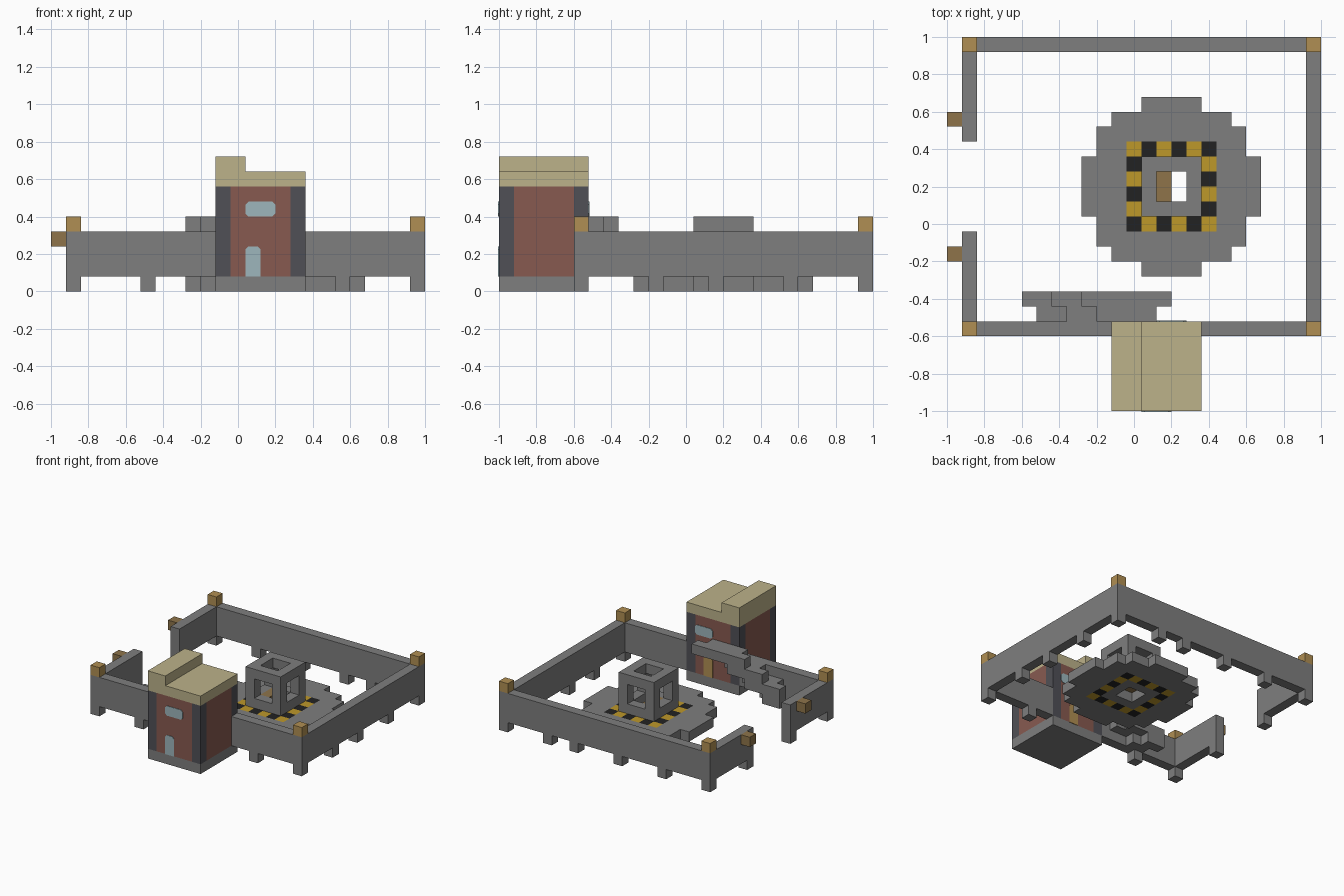
import bpy, bmesh

if "Cube" in bpy.data.objects:
    bpy.data.objects.remove(bpy.data.objects["Cube"], do_unlink=True)

U = 0.08  # one block


def material(name, r, g, b):
    def lin(v):
        v /= 255
        return v / 12.92 if v <= 0.04045 else ((v + 0.055) / 1.055) ** 2.4
    col = (lin(r), lin(g), lin(b), 1)
    m = bpy.data.materials.new(name)
    m.use_nodes = True
    m.diffuse_color = col
    m.node_tree.nodes["Principled BSDF"].inputs["Base Color"].default_value = col
    return m


STONE = material("stone grey", 126, 126, 126)
TAN = material("tan wood", 176, 143, 83)
BROWN = material("brown wood", 142, 116, 74)
SAND = material("sand roof", 188, 178, 138)
BRICK = material("red brick", 135, 90, 80)
DARK = material("dark slate", 80, 80, 86)
GLASS = material("pale glass", 157, 182, 188)
YELLOW = material("hazard yellow", 189, 152, 42)
BLACK = material("hazard black", 34, 34, 34)


def w(i):
    return i * U - 1


def finish(name, bm, *mats):
    bmesh.ops.recalc_face_normals(bm, faces=bm.faces)
    me = bpy.data.meshes.new(name)
    bm.to_mesh(me)
    bm.free()
    ob = bpy.data.objects.new(name, me)
    bpy.context.collection.objects.link(ob)
    for m in mats:
        me.materials.append(m)
    return ob


def blocks(name, mat, *boxes):
    """Boxes in block units: x0, x1, y0, y1, z0, z1."""
    bm = bmesh.new()
    for x0, x1, y0, y1, z0, z1 in boxes:
        vs = bmesh.ops.create_cube(bm, size=1)["verts"]
        for v in vs:
            v.co = (w(x1 if v.co.x > 0 else x0),
                    w(y1 if v.co.y > 0 else y0),
                    (z1 if v.co.z > 0 else z0) * U)
    return finish(name, bm, mat)


def cell(i, j, z0, z1):
    return (i, i + 1, j, j + 1, z0, z1)


# Perimeter walls, open at the gate on one side
blocks("back_wall", STONE, (1, 25, 24, 25, 1, 4))
blocks("left_wall", STONE, (24, 25, 6, 24, 1, 4))
blocks("front_wall", STONE, (1, 11, 5, 6, 1, 4), (17, 25, 5, 6, 1, 4))
blocks("gate_wall", STONE, (1, 2, 6, 12, 1, 4), (1, 2, 18, 24, 1, 4))

# Wall feet and corner caps
corners = [(i, j) for i in (1, 24) for j in (5, 24)]
feet = corners + [(i, 24) for i in (6, 11, 16, 19)] + [(6, 5), (19, 5)]
feet += [(24, j) for j in (10, 14, 19)] + [(1, 11), (1, 18)]
blocks("wall_feet", STONE, *[cell(i, j, 0, 1) for i, j in feet])
blocks("corner_caps", TAN, *[cell(i, j, 4, 5) for i, j in corners])
blocks("gate_brackets", BROWN, *[cell(0, j, 3, 4) for j in (10, 19)])

# Gatehouse tower
blocks("tower_base", STONE, (11, 17, 0, 6, 0, 1))
blocks("tower_brick", BRICK, (12, 16, 0, 6, 1, 7), (11, 17, 1, 5, 1, 7))
blocks("tower_corners", DARK,
       *[cell(i, j, 1, 7) for i in (11, 16) for j in (0, 5)])
blocks("tower_roof", SAND, (11, 17, 0, 6, 7, 8))
blocks("roof_ridge", SAND, (11, 13, 0, 6, 8, 9))


def plate(name, mat, x0, x1, z0, z1, y, out, cut_bottom=True):
    """Thin panel with clipped corners on a tower face."""
    c = 0.2
    pts = [(x0, z1 - c), (x0 + c, z1), (x1 - c, z1), (x1, z1 - c)]
    if cut_bottom:
        pts += [(x1, z0 + c), (x1 - c, z0), (x0 + c, z0), (x0, z0 + c)]
    else:
        pts += [(x1, z0), (x0, z0)]
    bm = bmesh.new()
    f = bm.faces.new([bm.verts.new((w(x), w(y), z * U)) for x, z in pts])
    ext = bmesh.ops.extrude_face_region(bm, geom=[f])["geom"]
    bmesh.ops.translate(bm, vec=(0, out * 0.004, 0),
                        verts=[g for g in ext if isinstance(g, bmesh.types.BMVert)])
    finish(name, bm, mat)


plate("front_window", GLASS, 13, 15, 5, 6, 0, -1)
plate("front_door", GLASS, 13, 14, 1, 3, 0, -1, False)
plate("back_window", GLASS, 14, 16, 5, 6, 6, 1)
plate("back_door", TAN, 14, 15, 1, 3, 6, 1, False)

# Two staggered rows of stairs leading to the raised walkway
for row, (j, s, end) in enumerate([(7, 0, 15), (6, 1, 14)]):
    blocks(f"stair_row_{row + 1}", STONE,
           (5 + s, 7 + s, j, j + 1, 1, 3),
           (7 + s, 9 + s, j, j + 1, 2, 4),
           (9 + s, 11 + s, j, j + 1, 3, 5),
           (11 + s, end, j, j + 1, 4, 5))

# Round stepped pad with a chequered hazard ring and a centre opening
REACH = [6, 6, 5, 5, 4, 2]  # half-width of each row out from the centre
bm = bmesh.new()
verts = {}
for i in range(-6, 6):
    for j in range(-6, 6):
        dx, dy = abs(i + 0.5), abs(j + 0.5)
        if dx > REACH[int(dy)] or max(dx, dy) < 1:
            continue
        ring = [(i, j), (i + 1, j), (i + 1, j + 1), (i, j + 1)]
        for p in ring:
            if p not in verts:
                verts[p] = bm.verts.new((w(15 + p[0]), w(15 + p[1]), U))
        f = bm.faces.new([verts[p] for p in ring])
        if int(max(dx, dy)) == 2:
            f.material_index = 1 if (i + j) % 2 else 2
pad = finish("landing_pad", bm, STONE, YELLOW, BLACK)
if pad.data.polygons[0].normal.z < 0:
    pad.data.flip_normals()
mod = pad.modifiers.new("thickness", "SOLIDIFY")
mod.thickness = U
mod.offset = -1

# Open cube frame in the middle of the pad
frame = [cell(i, j, 1, 5) for i in (13, 16) for j in (13, 16)]
for z in (1, 4):
    frame += [(14, 16, j, j + 1, z, z + 1) for j in (13, 16)]
    frame += [(i, i + 1, 14, 16, z, z + 1) for i in (13, 16)]
blocks("cube_frame", STONE, *frame)
blocks("inner_step", BROWN, (14, 15, 14, 16, 1, 2))
